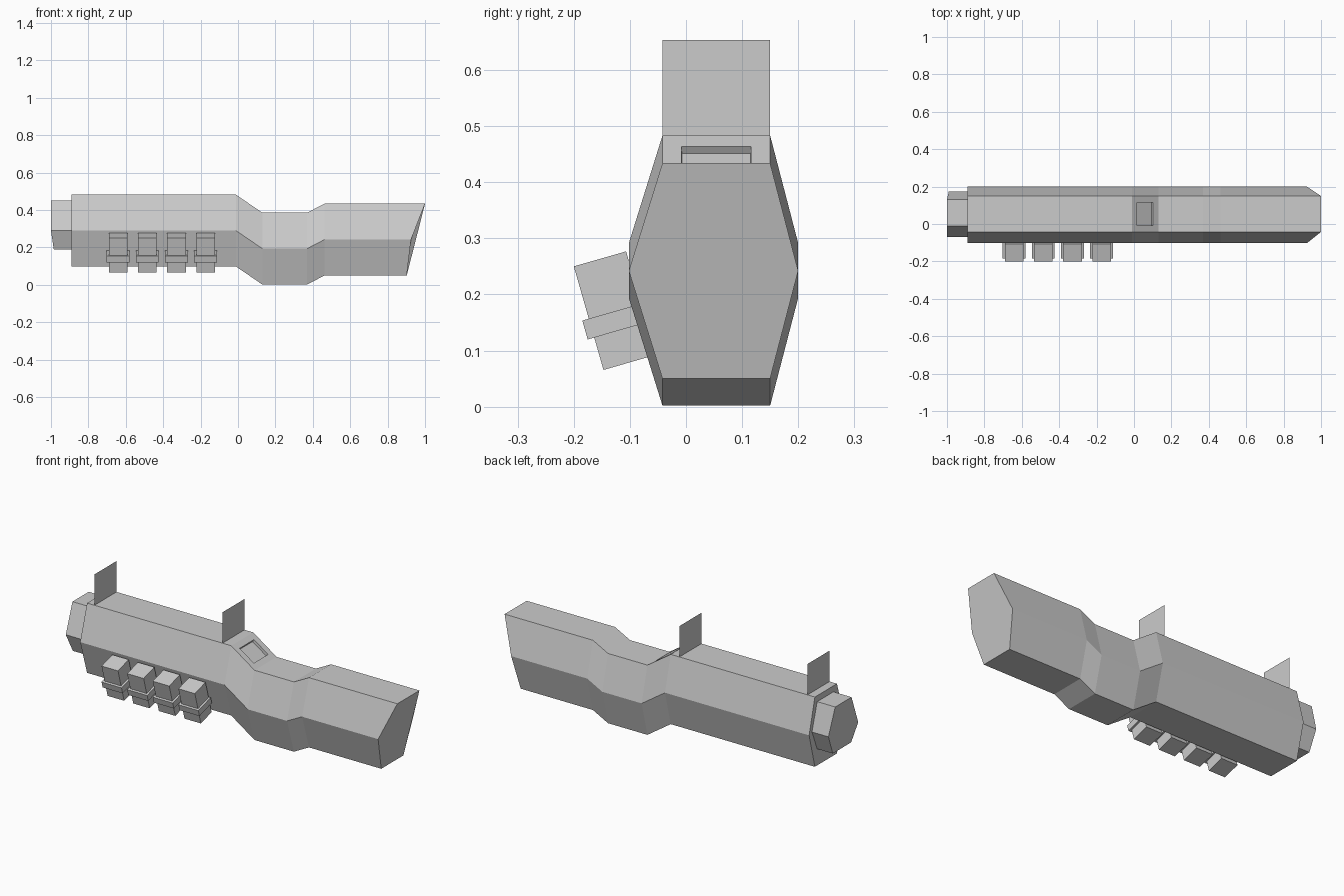
import bpy, bmesh
from math import radians, sin, cos

if "Cube" in bpy.data.objects:
    bpy.data.objects.remove(bpy.data.objects["Cube"])


def finish(name, bm):
    bmesh.ops.recalc_face_normals(bm, faces=bm.faces)
    me = bpy.data.meshes.new(name)
    bm.to_mesh(me)
    bm.free()
    ob = bpy.data.objects.new(name, me)
    bpy.context.collection.objects.link(ob)
    return ob


def loft(rings):
    """Capped loft; returns the bmesh and the first-side quads of each span."""
    bm = bmesh.new()
    loops = [[bm.verts.new(p) for p in r] for r in rings]
    tops = []
    for a, b in zip(loops, loops[1:]):
        n = len(a)
        for i in range(n):
            f = bm.faces.new((a[i], a[(i + 1) % n], b[(i + 1) % n], b[i]))
            if i == 0:
                tops.append(f)
    bm.faces.new(loops[0])
    bm.faces.new(loops[-1])
    bmesh.ops.recalc_face_normals(bm, faces=bm.faces)
    return bm, tops


def hexagon(z, x_top, x_mid, x_bot, h=0.192):
    return [(x_top, -0.042, z + h), (x_top, 0.15, z + h), (x_mid, 0.2, z),
            (x_bot, 0.15, z - h), (x_bot, -0.042, z - h), (x_mid, -0.102, z)]


# Main body: receiver, narrow grip and raked stock
stations = [(0.291, -0.89, -0.89, -0.89), (0.291, -0.012, -0.012, -0.012),
            (0.194, 0.13, 0.13, 0.13), (0.194, 0.37, 0.37, 0.37),
            (0.242, 0.462, 0.462, 0.462), (0.242, 1.0, 0.925, 0.902)]
bm, tops = loft([hexagon(*s) for s in stations])
# Small recess in the slope behind the receiver
slot = tops[1]
bmesh.ops.inset_individual(bm, faces=[slot], thickness=0.048)
bmesh.ops.inset_individual(bm, faces=[slot], thickness=0.001, depth=-0.015)
finish("body", bm)

# Muzzle block
cap = [(-1.0, -0.012, 0.45), (-1.0, 0.13, 0.45), (-0.99, 0.175, 0.3),
       (-0.985, 0.13, 0.19), (-0.985, -0.03, 0.19), (-1.0, -0.07, 0.29)]
bm, _ = loft([cap, [(-0.885, y, z) for x, y, z in cap]])
finish("muzzle", bm)

# Thin upright sight plates
for i, x in enumerate((-0.845, -0.065)):
    bm = bmesh.new()
    bm.faces.new([bm.verts.new((x, y, z)) for y, z in
                  ((-0.042, 0.483), (0.15, 0.483), (0.15, 0.653), (-0.042, 0.653))])
    finish(f"sight_plate_{i + 1}", bm)

# Tilted spare shells with holder bands on the front side
TILT = radians(16)


def tilted_box(name, x, width, v0, v1, u0, u1):
    """Box spanning v (inward) and u (downward) from the shell's top outer edge."""
    v, u = (v0 + v1) / 2, (u0 + u1) / 2
    y = -0.2 + v * cos(TILT) + u * sin(TILT)
    z = 0.25 + v * sin(TILT) - u * cos(TILT)
    bpy.ops.mesh.primitive_cube_add(size=1, location=(x, y, z), rotation=(TILT, 0, 0))
    ob = bpy.context.object
    ob.name = name
    ob.scale = (width, v1 - v0, u1 - u0)


for i in range(4):
    x = -0.641 + i * 0.156
    tilted_box(f"shell_{i + 1}", x, 0.1, 0, 0.097, 0, 0.192)
    tilted_box(f"shell_band_{i + 1}", x, 0.122, -0.012, 0.1, 0.097, 0.132)
